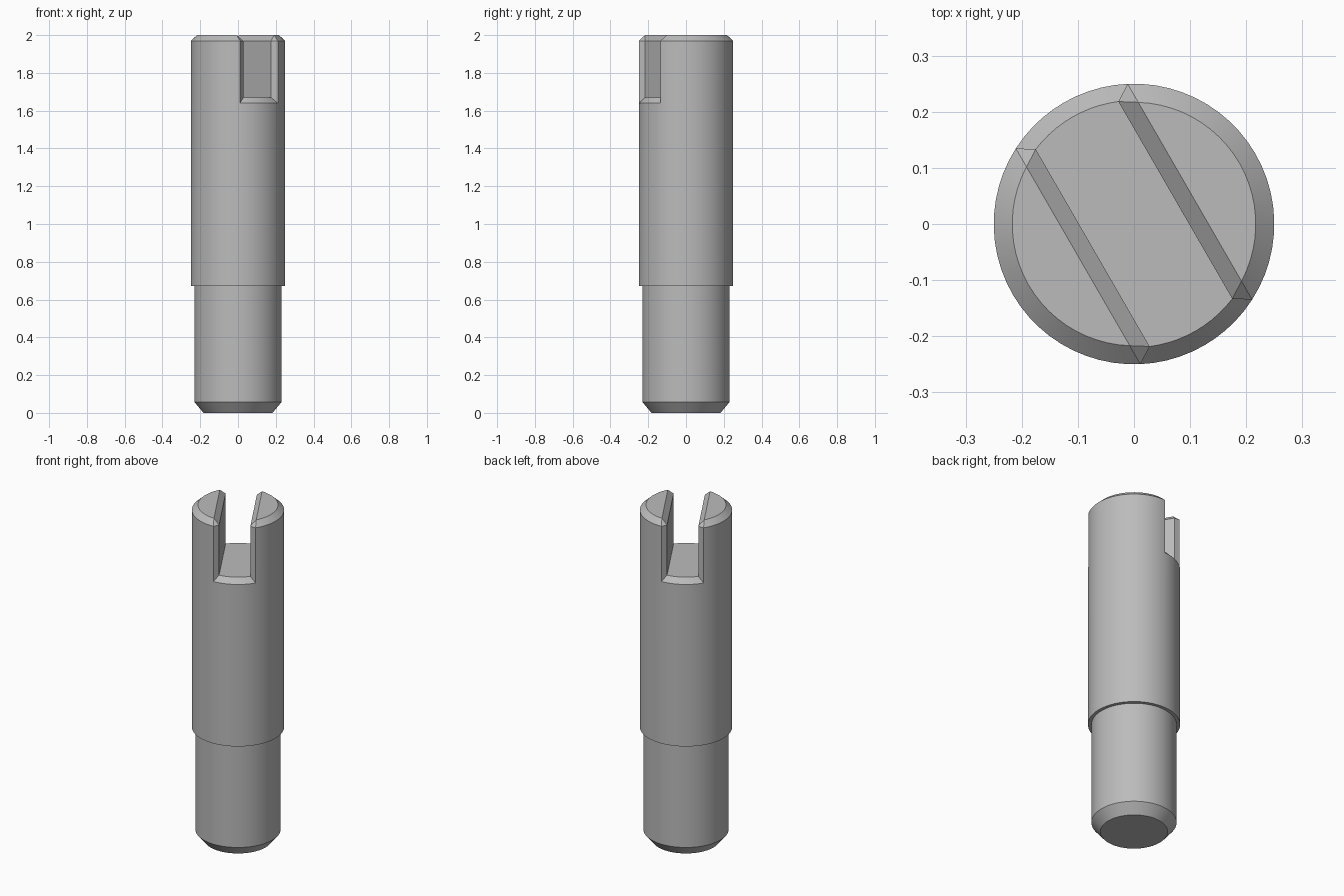
import bpy, bmesh
from math import asin, cos, sin, pi, radians

cube = bpy.data.objects.get("Cube")
if cube:
    bpy.data.objects.remove(cube)

# Main dimensions
R_BODY, R_TOP, R_FLOOR = 0.25, 0.217, 0.22
W_OUTER, W_INNER = 0.115, 0.085        # half widths of the slot, outside and inside its chamfers
Z_SLOT, Z_FLOOR, Z_CHAMFER, Z_TOP = 1.64, 1.67, 1.97, 2.0
SLOT_TURN = radians(-60)
SLOT_STEPS, PRONG_STEPS = 10, 22

bm = bmesh.new()


def arc(radius, z, half_width, side, prong):
    """Arc across the slot mouth or round one prong, ending at the slot's half width."""
    a = asin(half_width / radius)
    start, end, steps = (a, pi - a, PRONG_STEPS) if prong else (-a, a, SLOT_STEPS)
    angles = [start + (end - start) * i / steps + side * pi + SLOT_TURN for i in range(steps + 1)]
    return [bm.verts.new((radius * cos(t), radius * sin(t), z)) for t in angles]


def strip(low, high):
    for i in range(len(low) - 1):
        bm.faces.new((low[i], low[i + 1], high[i + 1], high[i]))


def ring(radius, z):
    """Full circle with the same divisions as the slotted top."""
    verts = []
    a = asin(W_OUTER / R_BODY)
    for side in (0, 1):
        for start, end, steps in ((-a, a, SLOT_STEPS), (a, pi - a, PRONG_STEPS)):
            for i in range(steps):
                t = start + (end - start) * i / steps + side * pi + SLOT_TURN
                verts.append(bm.verts.new((radius * cos(t), radius * sin(t), z)))
    return verts


# Stepped shank with a chamfered foot
profile = [(0.183, 0), (0.231, 0.058), (0.231, 0.671), (R_BODY, 0.671), (R_BODY, Z_SLOT)]
rings = [ring(r, z) for r, z in profile]
bm.faces.new(rings[0])
for low, high in zip(rings, rings[1:]):
    strip(low + low[:1], high + high[:1])

# Slot floor with a chamfer at both mouths
floors = []
for side in (0, 1):
    floor = arc(R_FLOOR, Z_FLOOR, W_INNER, side, False)
    strip(arc(R_BODY, Z_SLOT, W_OUTER, side, False), floor)
    floors.append(floor)
bm.faces.new(floors[0] + floors[1])

# Two prongs with chamfered edges all round
for side in (0, 1):
    base = arc(R_BODY, Z_SLOT, W_OUTER, side, True)
    shoulder = arc(R_BODY, Z_CHAMFER, W_OUTER, side, True)
    top = arc(R_TOP, Z_TOP, W_OUTER, side, True)
    strip(base, shoulder)
    strip(shoulder, top)
    bm.faces.new(top)
    foot = (floors[side][-1], floors[1 - side][0])
    inner = [bm.verts.new((v.co.x, v.co.y, Z_CHAMFER)) for v in foot]
    bm.faces.new((foot[0], foot[1], inner[1], inner[0]))
    bm.faces.new((inner[0], inner[1], top[-1], top[0]))
    for k, end in ((0, 0), (1, -1)):
        bm.faces.new((base[end], shoulder[end], inner[k], foot[k]))
        bm.faces.new((shoulder[end], top[end], inner[k]))

bmesh.ops.remove_doubles(bm, verts=bm.verts[:], dist=0.0001)
bmesh.ops.recalc_face_normals(bm, faces=bm.faces[:])
mesh = bpy.data.meshes.new("slotted_pin")
bm.to_mesh(mesh)
bm.free()
pin = bpy.data.objects.new("slotted_pin", mesh)
bpy.context.collection.objects.link(pin)

# Plain grey metal
grey = bpy.data.materials.new("plain_grey")
grey.use_nodes = True
colour = (0.5, 0.5, 0.5, 1)
grey.diffuse_color = colour
grey.node_tree.nodes["Principled BSDF"].inputs["Base Color"].default_value = colour
mesh.materials.append(grey)

bpy.ops.object.select_all(action="DESELECT")
pin.select_set(True)
bpy.context.view_layer.objects.active = pin
bpy.ops.object.shade_smooth_by_angle(angle=radians(25))
